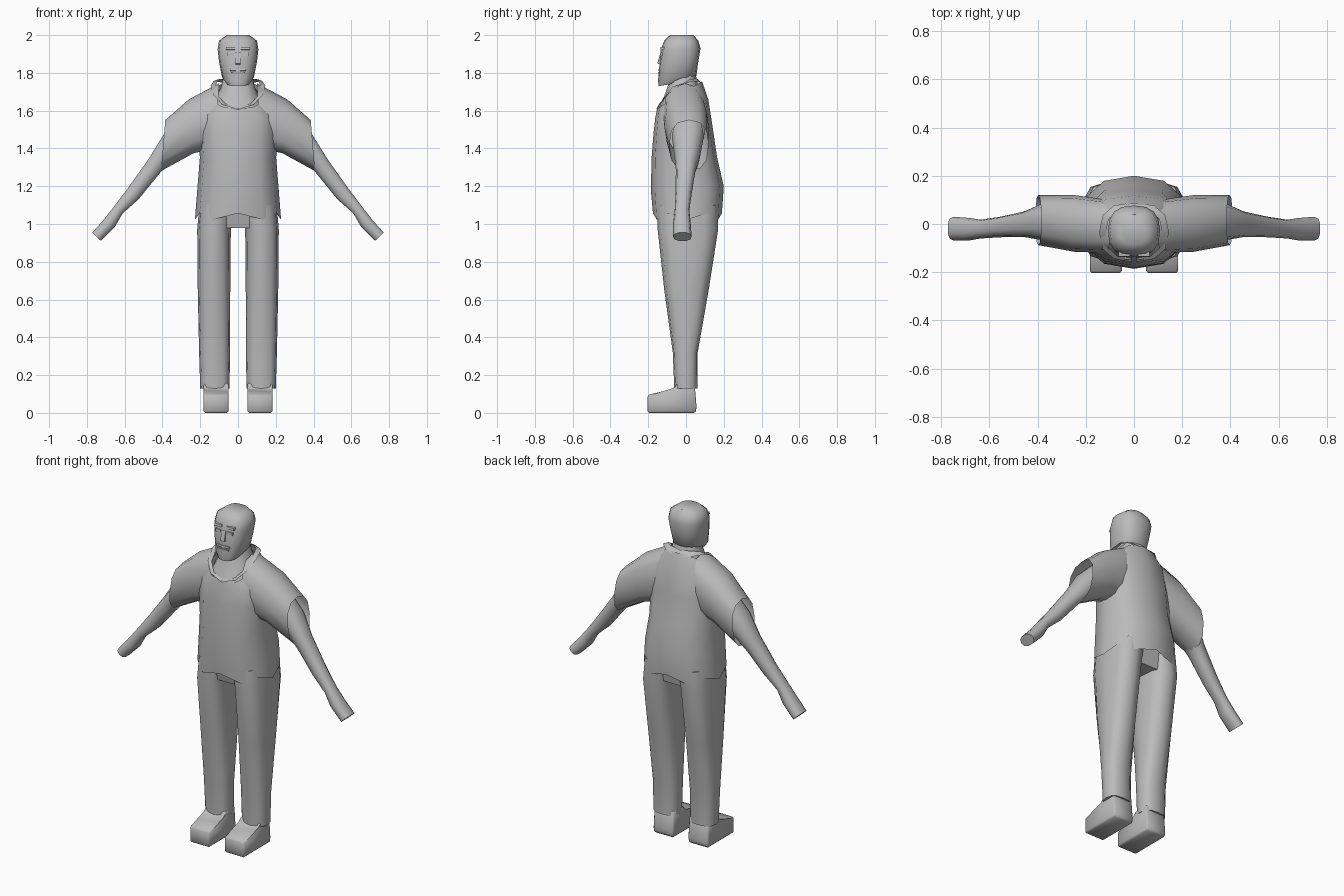
import bpy, bmesh, math
from mathutils import Vector

if "Cube" in bpy.data.objects:
    bpy.data.objects.remove(bpy.data.objects["Cube"])

clay = bpy.data.materials.new("plain_grey")
clay.diffuse_color = (0.5, 0.5, 0.5, 1)
clay.use_nodes = True
clay.node_tree.nodes["Principled BSDF"].inputs["Base Color"].default_value = clay.diffuse_color


def finish(name, bm, angle=40):
    bmesh.ops.recalc_face_normals(bm, faces=bm.faces)
    mesh = bpy.data.meshes.new(name)
    bm.to_mesh(mesh)
    bm.free()
    mesh.materials.append(clay)
    ob = bpy.data.objects.new(name, mesh)
    bpy.context.collection.objects.link(ob)
    bpy.ops.object.select_all(action='DESELECT')
    ob.select_set(True)
    bpy.context.view_layer.objects.active = ob
    bpy.ops.object.shade_smooth_by_angle(angle=math.radians(angle))
    return ob


def loft(name, rings, n=12, power=0.8, caps=(True, True), angle=50, tweak=None):
    """Skin rounded rings, each given as (centre, half axis u, half axis v)."""
    bm = bmesh.new()
    loops = []
    for k, (c, u, v) in enumerate(rings):
        loop = []
        for i in range(n):
            a = 2 * math.pi * i / n
            cu, sv = (math.copysign(abs(f) ** power, f) for f in (math.cos(a), math.sin(a)))
            p = Vector(c) + Vector(u) * cu + Vector(v) * sv
            if tweak:
                p = tweak(k, i, p)
            loop.append(bm.verts.new(p))
        loops.append(loop)
    for a, b in zip(loops, loops[1:]):
        for i in range(n):
            j = (i + 1) % n
            bm.faces.new((a[i], a[j], b[j], b[i]))
    if caps[0]:
        bm.faces.new(loops[0])
    if caps[1]:
        bm.faces.new(loops[-1])
    return finish(name, bm, angle)


def body_ring(front, back, rx, x=0):
    """Ring through a front and a back (y, z) point with half width rx."""
    f, b = Vector((x, *front)), Vector((x, *back))
    return (f + b) / 2, (rx, 0, 0), (b - f) / 2


def limb_ring(s, top, bottom, y0, y1):
    """Ring through a top and a bottom (x, z) point, from y0 to y1."""
    t = Vector((s * top[0], 0, top[1]))
    b = Vector((s * bottom[0], 0, bottom[1]))
    return (t + b) / 2 + Vector((0, (y0 + y1) / 2, 0)), (0, (y1 - y0) / 2, 0), (t - b) / 2


def prism(name, profile, x0, x1, toe=1.0, angle=30, bevel=0.0):
    """Extrude a (y, z) profile from x0 to x1."""
    bm = bmesh.new()
    sides = [[bm.verts.new((x, y, z)) for y, z in profile] for x in (x0, x1)]
    bm.faces.new(sides[0])
    bm.faces.new(sides[1])
    n = len(profile)
    for i in range(n):
        j = (i + 1) % n
        bm.faces.new((sides[0][i], sides[0][j], sides[1][j], sides[1][i]))
    if bevel:
        bmesh.ops.bevel(bm, geom=bm.edges[:], offset=bevel, segments=1, affect='EDGES')
    return finish(name, bm, angle)


# Shirt body with a ragged hem and a sloping neck opening
def hem(k, i, p):
    if k == 0:
        p.z += 0.022 if i % 2 else -0.012
    return p


loft("shirt", [
    body_ring((-0.175, 1.035), (0.19, 1.035), 0.228),
    body_ring((-0.186, 1.18), (0.2, 1.2), 0.215),
    body_ring((-0.182, 1.35), (0.165, 1.35), 0.202),
    body_ring((-0.172, 1.48), (0.14, 1.52), 0.21),
    body_ring((-0.163, 1.56), (0.118, 1.66), 0.2),
    body_ring((-0.153, 1.61), (0.085, 1.755), 0.135),
], caps=(False, False), tweak=hem)

# Collar, raised at the sides
def raise_sides(k, i, p):
    p.z += 0.05 * (abs(p.x) / 0.13) ** 2
    return p


loft("collar", [
    body_ring((-0.158, 1.605), (0.09, 1.735), 0.145),
    body_ring((-0.145, 1.615), (0.065, 1.765), 0.118),
], caps=(False, False), tweak=raise_sides)

# Neck and bare chest
loft("neck", [
    body_ring((-0.148, 1.605), (0.07, 1.72), 0.12),
    body_ring((-0.11, 1.69), (0.06, 1.75), 0.09),
    body_ring((-0.08, 1.78), (0.05, 1.8), 0.075),
])

# Head
loft("head", [
    body_ring((-0.145, 1.73), (0.01, 1.755), 0.058),
    body_ring((-0.148, 1.76), (0.055, 1.785), 0.083),
    body_ring((-0.14, 1.85), (0.065, 1.86), 0.1),
    body_ring((-0.134, 1.92), (0.077, 1.93), 0.108),
    body_ring((-0.115, 1.972), (0.065, 1.97), 0.1),
    body_ring((-0.085, 2.0), (0.04, 2.0), 0.06),
], n=16)

# Nose and mouth
prism("nose", [(-0.13, 1.91), (-0.136, 1.905), (-0.152, 1.85), (-0.13, 1.842)], -0.013, 0.013)
prism("upper_lip", [(-0.13, 1.822), (-0.145, 1.82), (-0.148, 1.812), (-0.13, 1.81)], -0.042, 0.042)
prism("lower_lip", [(-0.13, 1.806), (-0.148, 1.804), (-0.146, 1.795), (-0.13, 1.792)], -0.036, 0.036)

# Crotch panel between the trouser legs
prism("crotch", [(-0.11, 0.98), (-0.14, 1.1), (0.15, 1.1), (0.13, 0.98)], -0.1, 0.1)

for s, side in ((-1, "right"), (1, "left")):
    # Eye and brow
    prism(side + "_eye", [(-0.12, 1.908), (-0.135, 1.907), (-0.136, 1.89), (-0.12, 1.888)],
          s * 0.022, s * 0.056)
    prism(side + "_brow", [(-0.115, 1.938), (-0.134, 1.936), (-0.137, 1.923), (-0.115, 1.92)],
          s * 0.016, s * 0.064)

    # Short sleeve
    loft(side + "_sleeve", [
        limb_ring(s, (0.10, 1.745), (0.12, 1.40), -0.12, 0.10),
        limb_ring(s, (0.26, 1.66), (0.235, 1.375), -0.115, 0.12),
        limb_ring(s, (0.385, 1.55), (0.408, 1.28), -0.088, 0.12),
    ], caps=(False, False))

    # Bare arm and hand
    loft(side + "_arm", [
        limb_ring(s, (0.30, 1.57), (0.28, 1.36), -0.075, 0.095),
        limb_ring(s, (0.395, 1.475), (0.39, 1.295), -0.065, 0.08),
        limb_ring(s, (0.475, 1.345), (0.435, 1.24), -0.054, 0.052),
        limb_ring(s, (0.585, 1.19), (0.525, 1.13), -0.055, 0.03),
        limb_ring(s, (0.66, 1.09), (0.61, 1.055), -0.06, 0.018),
        limb_ring(s, (0.715, 1.02), (0.65, 0.985), -0.068, 0.025),
        limb_ring(s, (0.773, 0.955), (0.725, 0.91), -0.068, 0.03),
    ], n=10)

    # Trouser leg: (z, inner x, outer x, front y, back y)
    leg = [(0.13, 0.045, 0.2, -0.062, 0.06), (0.32, 0.042, 0.206, -0.07, 0.062),
           (0.65, 0.041, 0.213, -0.115, 0.12), (0.97, 0.038, 0.216, -0.15, 0.17),
           (1.1, 0.02, 0.205, -0.15, 0.17)]
    loft(side + "_trouser_leg", [
        body_ring((f, z), (b, z), (x1 - x0) / 2, s * (x0 + x1) / 2)
        for z, x0, x1, f, b in leg], power=0.75)

    # Shoe
    prism(side + "_shoe", [(-0.203, 0), (-0.203, 0.095), (-0.12, 0.115), (-0.06, 0.125),
                           (-0.05, 0.16), (0.045, 0.16), (0.056, 0.03), (0.05, 0)],
          s * 0.05, s * 0.183, angle=50, bevel=0.008)
